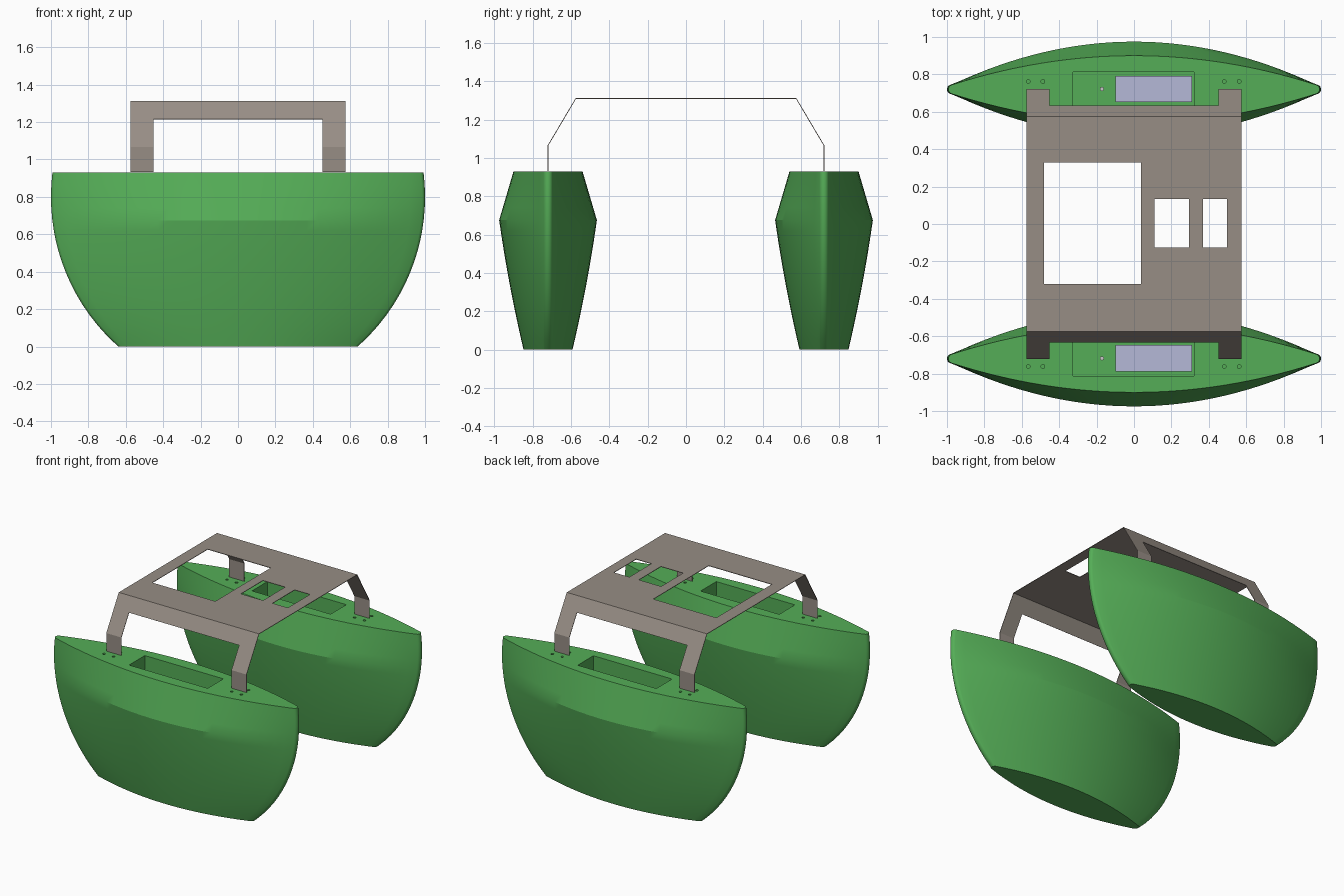
import bpy, bmesh, math
from mathutils import Matrix

if "Cube" in bpy.data.objects:
    bpy.data.objects.remove(bpy.data.objects["Cube"])

HULL_Y = 0.72
DECK = 0.93


def material(name, rgb):
    m = bpy.data.materials.new(name)
    m.diffuse_color = (*rgb, 1)
    m.use_nodes = True
    m.node_tree.nodes["Principled BSDF"].inputs["Base Color"].default_value = m.diffuse_color
    return m


GREEN = material("green", (0.09, 0.42, 0.095))
GREY = material("warm_grey", (0.31, 0.27, 0.235))
LILAC = material("lilac", (0.46, 0.48, 0.68))
WHITE = material("white", (0.95, 0.95, 0.95))


def to_object(name, bm, mat=None, y=0):
    mesh = bpy.data.meshes.new(name)
    bmesh.ops.recalc_face_normals(bm, faces=bm.faces)
    bm.to_mesh(mesh)
    bm.free()
    ob = bpy.data.objects.new(name, mesh)
    ob.location.y = y
    bpy.context.collection.objects.link(ob)
    if mat:
        mesh.materials.append(mat)
    return ob


def add_box(bm, x0, x1, y0, y1, z0, z1):
    m = Matrix.Translation(((x0 + x1) / 2, (y0 + y1) / 2, (z0 + z1) / 2))
    bmesh.ops.create_cube(bm, size=1, matrix=m @ Matrix.Diagonal((x1 - x0, y1 - y0, z1 - z0, 1)))


def add_cylinder(bm, x, y, z, r, h):
    bmesh.ops.create_cone(bm, cap_ends=True, segments=16, radius1=r, radius2=r, depth=h,
                          matrix=Matrix.Translation((x, y, z)))


def outline(w, l, nose=0.025, n=32, k=8):
    """Lens-shaped waterline with small rounded tips."""
    phi = math.pi / 2 - math.atan(2 * w / l)
    xe, ye = l - nose + nose * math.cos(phi), nose * math.sin(phi)
    half = []
    for i in range(n):
        x = xe - 2 * xe * i / n
        half.append((x, ye + (w - ye) * (1 - (x / xe) ** 2)))
    for i in range(k):
        a = math.pi - phi + 2 * phi * i / k
        half.append((-l + nose + nose * math.cos(a), nose * math.sin(a)))
    return half + [(-x, -y) for x, y in half]


def half_width(z):
    if z > 0.675:
        return 0.255 - 0.075 * (z - 0.675) / (DECK - 0.675)
    t = z / 0.675
    return 0.128 + 0.127 * (t + 0.25 * t * (1 - t))


def half_length(z):
    return 1 - 1.07 + math.sqrt(1.07 ** 2 - (z - 0.8) ** 2)


def make_hull(name, y):
    # Hull lofted through stacked waterlines
    bm = bmesh.new()
    levels = [0.675 * i / 12 for i in range(13)] + [0.74, 0.80, 0.865, DECK]
    rings = [[bm.verts.new((px, py, z)) for px, py in outline(half_width(z), half_length(z))]
             for z in levels]
    for a, b in zip(rings, rings[1:]):
        for i in range(len(a)):
            j = (i + 1) % len(a)
            bm.faces.new((a[i], a[j], b[j], b[i]))
    bm.faces.new(rings[0][::-1])
    bm.faces.new(rings[-1])
    hull = to_object(name, bm, GREEN, y)

    # Deck pocket and bolt holes
    bm = bmesh.new()
    add_box(bm, -0.325, 0.32, -0.092, 0.092, 0.63, 1.0)
    for x in (-0.565, -0.487, 0.482, 0.562):
        for dy in (-0.042, 0.042):
            add_cylinder(bm, x, dy, 0.93, 0.01, 0.1)
    cutter = to_object(name + "_cutter", bm, None, y)
    cutter.hide_render = True
    mod = hull.modifiers.new("cut", 'BOOLEAN')
    mod.operation = 'DIFFERENCE'
    mod.solver = 'EXACT'
    mod.object = cutter
    bpy.ops.object.select_all(action='DESELECT')
    hull.select_set(True)
    bpy.context.view_layer.objects.active = hull
    bpy.ops.object.modifier_apply(modifier="cut")
    bpy.ops.object.shade_smooth_by_angle(angle=math.radians(20))
    bpy.data.objects.remove(cutter)

    # Panel and small knob on the pocket floor
    bm = bmesh.new()
    add_box(bm, -0.1, 0.31, -0.068, 0.072, 0.63, 0.65)
    to_object(name + "_panel", bm, LILAC, y)
    bm = bmesh.new()
    add_cylinder(bm, -0.172, 0.002, 0.64, 0.011, 0.02)
    to_object(name + "_knob", bm, WHITE, y)


make_hull("front_hull", -HULL_Y)
make_hull("back_hull", HULL_Y)

# Folded sheet frame: grid across x and along the bent section, minus openings
t = (1.31 - 1.215) / (1.31 - 1.065)
rail_y = 0.575 + t * (HULL_Y - 0.575)
section = [(HULL_Y, 0.932), (HULL_Y, 1.065), (rail_y, 1.215), (0.575, 1.31)]
path = [(-y, z) for y, z in section]
path += [(y, 1.31) for y in (-0.32, -0.125, 0.135, 0.33)] + section[::-1]
xs = [-0.575, -0.48, -0.452, 0.038, 0.11, 0.293, 0.37, 0.497, 0.575]
xs = sorted(xs + [0.452])
openings = [(-0.48, 0.038, -0.32, 0.33), (0.11, 0.293, -0.125, 0.135), (0.37, 0.497, -0.125, 0.135),
            (-0.452, 0.452, -1, -rail_y), (-0.452, 0.452, rail_y, 1)]
bm = bmesh.new()
grid = [[bm.verts.new((x, y, z)) for x in xs] for y, z in path]
for r in range(len(path) - 1):
    for c in range(len(xs) - 1):
        x, y = (xs[c] + xs[c + 1]) / 2, (path[r][0] + path[r + 1][0]) / 2
        if not any(a < x < b and d < y < e for a, b, d, e in openings):
            bm.faces.new((grid[r][c], grid[r][c + 1], grid[r + 1][c + 1], grid[r + 1][c]))
bmesh.ops.delete(bm, geom=[v for v in bm.verts if not v.link_faces], context='VERTS')
bmesh.ops.dissolve_limit(bm, angle_limit=0.01, verts=bm.verts, edges=bm.edges)
frame = to_object("bridge_frame", bm, GREY)
solid = frame.modifiers.new("sheet", 'SOLIDIFY')
solid.thickness = 0.004
solid.offset = 0
